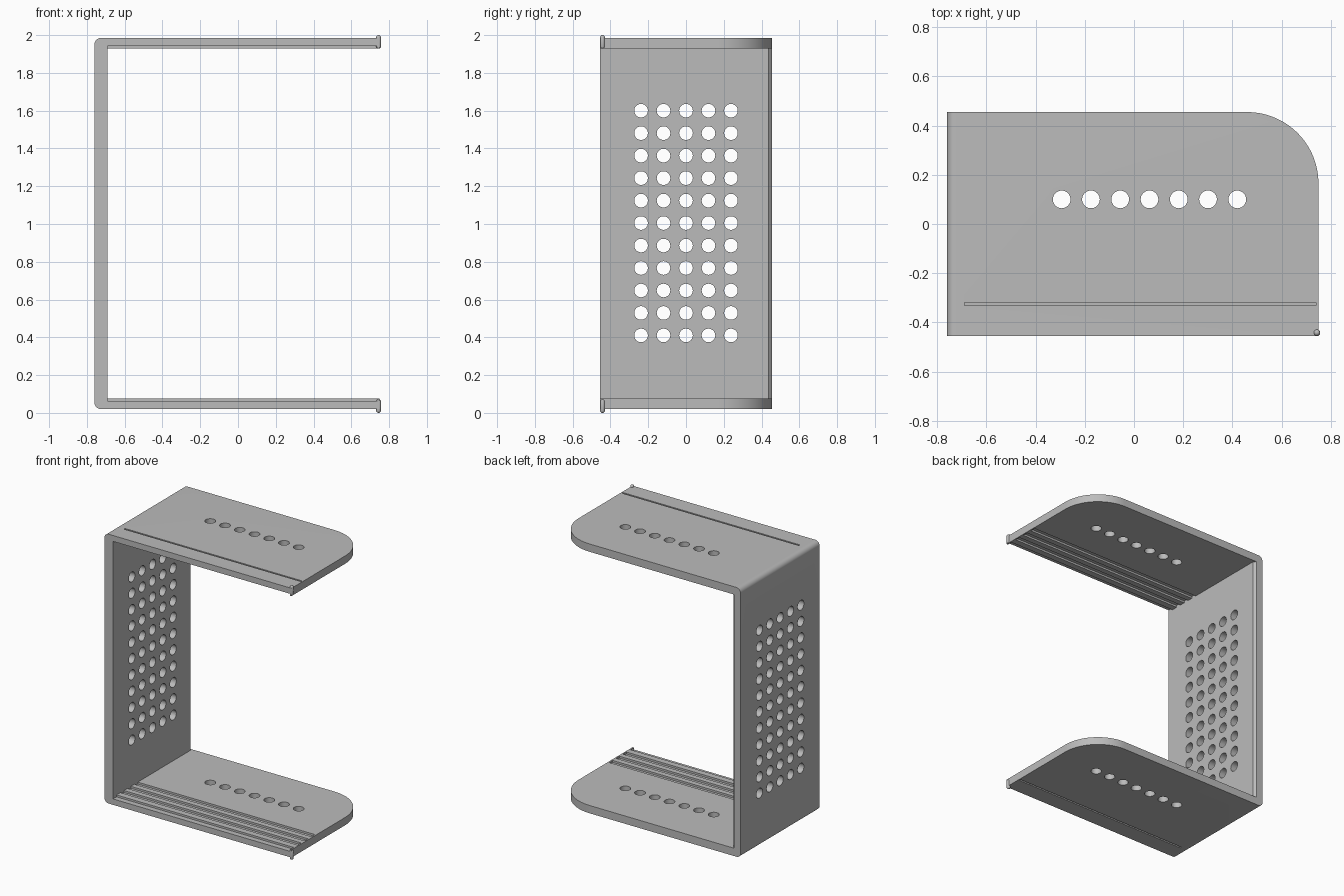
import bpy, bmesh, math
from mathutils import Matrix, Vector

cube = bpy.data.objects.get("Cube")
if cube:
    bpy.data.objects.remove(cube, do_unlink=True)

grey = bpy.data.materials.new("light grey")
grey.use_nodes = True
COLOUR = (0.5, 0.5, 0.5, 1)
grey.diffuse_color = COLOUR
grey.node_tree.nodes["Principled BSDF"].inputs["Base Color"].default_value = COLOUR

# Main sizes
LEFT, INNER, RIGHT = -0.76, -0.69, 0.75
DEPTH = 0.455
BOTTOM, TOP, THICK = 0.02, 1.985, 0.057
PITCH, HOLE = 0.119, 0.036


def make_object(name, bm):
    bmesh.ops.recalc_face_normals(bm, faces=bm.faces)
    mesh = bpy.data.meshes.new(name)
    bm.to_mesh(mesh)
    bm.free()
    obj = bpy.data.objects.new(name, mesh)
    bpy.context.collection.objects.link(obj)
    mesh.materials.append(grey)
    return obj


def prism(name, points, direction):
    bm = bmesh.new()
    face = bm.faces.new([bm.verts.new(p) for p in points])
    moved = bmesh.ops.extrude_face_region(bm, geom=[face])["geom"]
    bmesh.ops.translate(bm, vec=direction, verts=[v for v in moved if isinstance(v, bmesh.types.BMVert)])
    return make_object(name, bm)


def arc(cx, cy, r, start, end, steps):
    return [(cx + r * math.cos(a), cy + r * math.sin(a))
            for a in (math.radians(start + (end - start) * i / steps) for i in range(steps + 1))]


def add_box(bm, low, high):
    low, high = Vector(low), Vector(high)
    size = Matrix.Diagonal((*(high - low), 1))
    bmesh.ops.create_cube(bm, size=1, matrix=Matrix.Translation((low + high) / 2) @ size)


def add_cylinder(bm, centre, radius, length, rotation=Matrix()):
    bmesh.ops.create_cone(bm, cap_ends=True, segments=32, radius1=radius, radius2=radius,
                          depth=length, matrix=Matrix.Translation(centre) @ rotation)


def apply_boolean(obj, cutter, operation):
    mod = obj.modifiers.new("cut", 'BOOLEAN')
    mod.object, mod.operation, mod.solver = cutter, operation, 'EXACT'
    bpy.context.view_layer.objects.active = obj
    bpy.ops.object.modifier_apply(modifier=mod.name)
    bpy.data.objects.remove(cutter, do_unlink=True)


# C-shaped bracket: side profile with rounded outer corners
r = 0.035
profile = [(RIGHT, BOTTOM), (RIGHT, BOTTOM + THICK), (INNER, BOTTOM + THICK),
           (INNER, TOP - THICK), (RIGHT, TOP - THICK), (RIGHT, TOP)]
profile += arc(LEFT + r, TOP - r, r, 90, 180, 8)
profile += arc(LEFT + r, BOTTOM + r, r, 180, 270, 8)
bracket = prism("bracket", [(x, -DEPTH, z) for x, z in profile], (0, 2 * DEPTH, 0))

# Rounded back corner of both arms
R = 0.29
plan = [(LEFT - 0.1, -0.6), (RIGHT, -0.6)] + arc(RIGHT - R, DEPTH - R, R, 0, 90, 32)
plan.append((LEFT - 0.1, DEPTH))
apply_boolean(bracket, prism("plan", [(x, y, -0.1) for x, y in plan], (0, 0, 2.3)), 'INTERSECT')

# Holes through the wall and through both arms
bm = bmesh.new()
sideways = Matrix.Rotation(math.pi / 2, 4, 'Y')
for row in range(11):
    for col in range(-2, 3):
        add_cylinder(bm, (-0.725, col * PITCH, 0.41 + row * PITCH), HOLE, 0.2, sideways)
for z in (BOTTOM + THICK / 2, TOP - THICK / 2):
    for i in range(7):
        add_cylinder(bm, (-0.294 + i * PITCH, 0.1, z), HOLE, 0.2)
apply_boolean(bracket, make_object("holes", bm), 'DIFFERENCE')

# Inner guide grooves, outer score lines and the eased back edge of the wall
bm = bmesh.new()
middle = (BOTTOM + TOP) / 2
for side in (-1, 1):
    def groove(x0, x1, y0, y1, za, zb):
        za, zb = sorted((middle + side * za, middle + side * zb))
        add_box(bm, (x0, y0, za), (x1, y1, zb))
    half = (TOP - BOTTOM) / 2
    inner = half - THICK
    groove(INNER, 0.74, -0.5, -0.415, inner - 0.01, inner + 0.014)
    for y in (-0.35, -0.27, -0.19):
        groove(INNER, 0.74, y - 0.02, y + 0.02, inner - 0.01, inner + 0.014)
    groove(INNER, 0.74, -0.331, -0.319, half - 0.01, half + 0.02)
turn = Matrix.Translation((INNER, DEPTH, middle)) @ Matrix.Rotation(math.pi / 4, 4, 'Z')
bmesh.ops.create_cube(bm, size=1, matrix=turn @ Matrix.Diagonal((0.024, 0.024, 2 * inner, 1)))
apply_boolean(bracket, make_object("grooves", bm), 'DIFFERENCE')

# Small round-ended pins at the front tip of each arm
pins = []
for name, z in (("lower_pin", 0.036), ("upper_pin", 1.964)):
    bm = bmesh.new()
    bmesh.ops.create_uvsphere(bm, u_segments=24, v_segments=12, radius=0.013)
    for v in bm.verts:
        v.co.z += math.copysign(0.023, v.co.z) if abs(v.co.z) > 0.0001 else 0
    bmesh.ops.translate(bm, vec=(0.744, -0.442, z), verts=bm.verts)
    pins.append(make_object(name, bm))

# Smooth curves, sharp edges
bpy.ops.object.select_all(action='DESELECT')
for obj in [bracket] + pins:
    obj.select_set(True)
bpy.context.view_layer.objects.active = bracket
bpy.ops.object.shade_smooth_by_angle(angle=math.radians(30))
